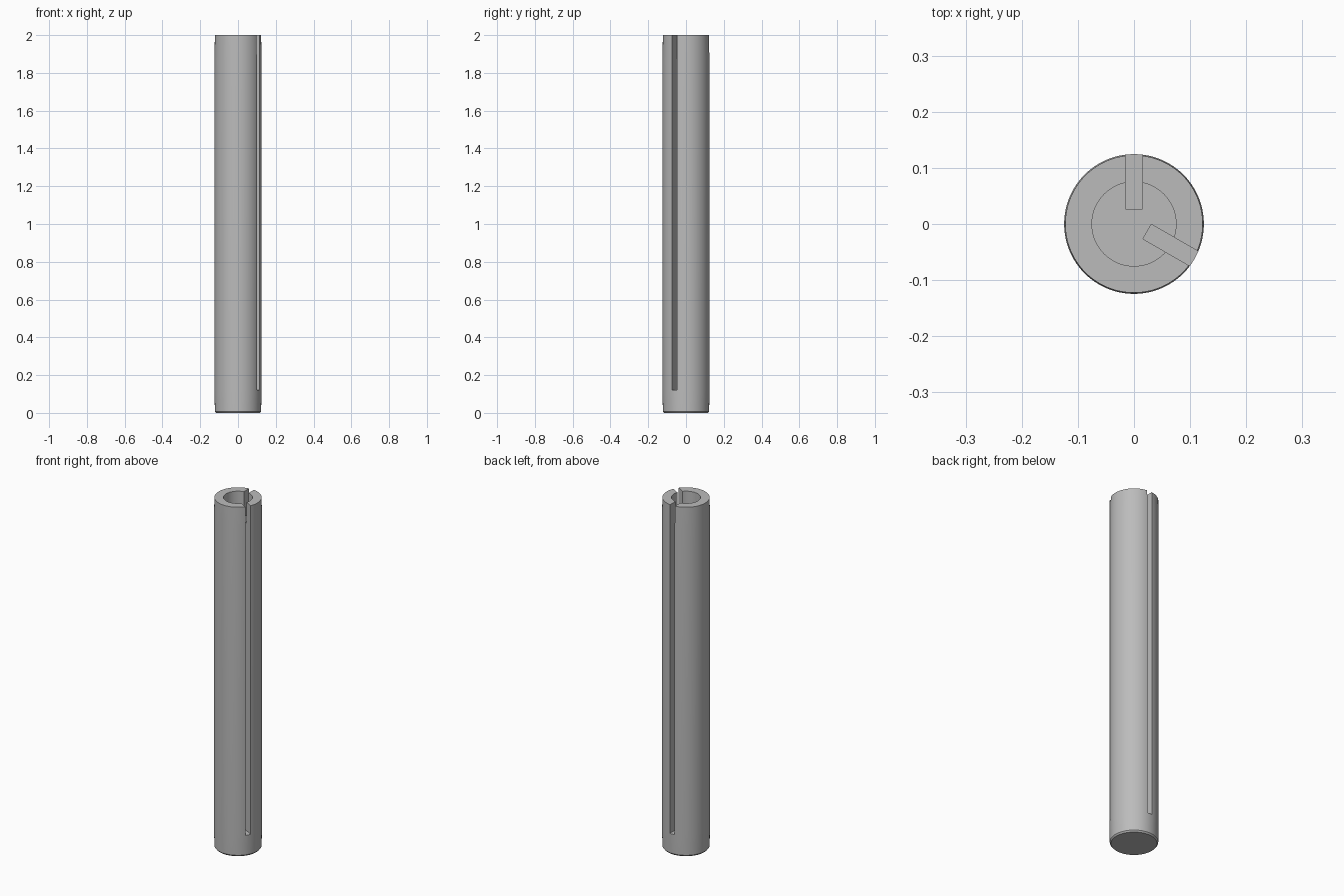
import bpy, bmesh
from math import radians, cos, sin
from mathutils import Matrix

cube = bpy.data.objects.get("Cube")
if cube:
    bpy.data.objects.remove(cube, do_unlink=True)

LENGTH = 2.0
SEGMENTS = 96
END = 0.12            # length of each tapered end, bore depth and slot floor
R_BODY, R_END, R_BORE = 0.1245, 0.1225, 0.075
SLOT_WIDTH, SLOT_INNER = 0.03, 0.027

steel = bpy.data.materials.new("grey_steel")
steel.use_nodes = True
GREY = (0.5, 0.5, 0.5, 1)
steel.diffuse_color = GREY
steel.node_tree.nodes["Principled BSDF"].inputs["Base Color"].default_value = GREY


def add_object(name, bm):
    bmesh.ops.recalc_face_normals(bm, faces=bm.faces)
    mesh = bpy.data.meshes.new(name)
    bm.to_mesh(mesh)
    bm.free()
    obj = bpy.data.objects.new(name, mesh)
    bpy.context.collection.objects.link(obj)
    mesh.materials.append(steel)
    return obj


def lathe(name, profile):
    """Closed solid of revolution from (radius, height) points on the z axis."""
    bm = bmesh.new()
    rings = []
    for r, z in profile:
        angles = [radians(360 * i / SEGMENTS) for i in range(SEGMENTS)]
        rings.append([bm.verts.new((r * cos(a), r * sin(a), z)) for a in angles])
    for low, high in zip(rings, rings[1:]):
        for i in range(SEGMENTS):
            j = (i + 1) % SEGMENTS
            bm.faces.new((low[i], low[j], high[j], high[i]))
    bm.faces.new(rings[0])
    bm.faces.new(rings[-1])
    return add_object(name, bm)


def slot_cutter(name, angle):
    """Upright box running outwards from near the axis and through the top."""
    bm = bmesh.new()
    bmesh.ops.create_cube(bm, size=1)
    depth, height = 0.15, LENGTH
    place = (Matrix.Rotation(radians(angle), 4, "Z")
             @ Matrix.Translation((SLOT_INNER + depth / 2, 0, END + height / 2))
             @ Matrix.Diagonal((depth, SLOT_WIDTH, height, 1)))
    bm.transform(place)
    return add_object(name, bm)


# Pin body: small bottom chamfer and gently tapered ends
pin = lathe("slotted_pin", [
    (0.116, 0), (R_END, 0.008), (R_BODY, END),
    (R_BODY, LENGTH - END), (R_END, LENGTH)])

# Blind bore in the top and two long slots
cutters = [
    lathe("bore_cutter", [(R_BORE, LENGTH - END), (R_BORE, LENGTH + 0.1)]),
    slot_cutter("back_slot_cutter", 90),
    slot_cutter("side_slot_cutter", -30),
]
for cutter in cutters:
    mod = pin.modifiers.new(cutter.name, "BOOLEAN")
    mod.operation = "DIFFERENCE"
    mod.solver = "EXACT"
    mod.object = cutter

# Bake the cuts, then drop the cutters
bpy.context.view_layer.update()
baked = bpy.data.meshes.new_from_object(
    pin.evaluated_get(bpy.context.evaluated_depsgraph_get()))
pin.modifiers.clear()
pin.data = baked
for cutter in cutters:
    bpy.data.objects.remove(cutter, do_unlink=True)

bpy.ops.object.select_all(action="DESELECT")
pin.select_set(True)
bpy.context.view_layer.objects.active = pin
bpy.ops.object.shade_smooth_by_angle(angle=radians(30))
